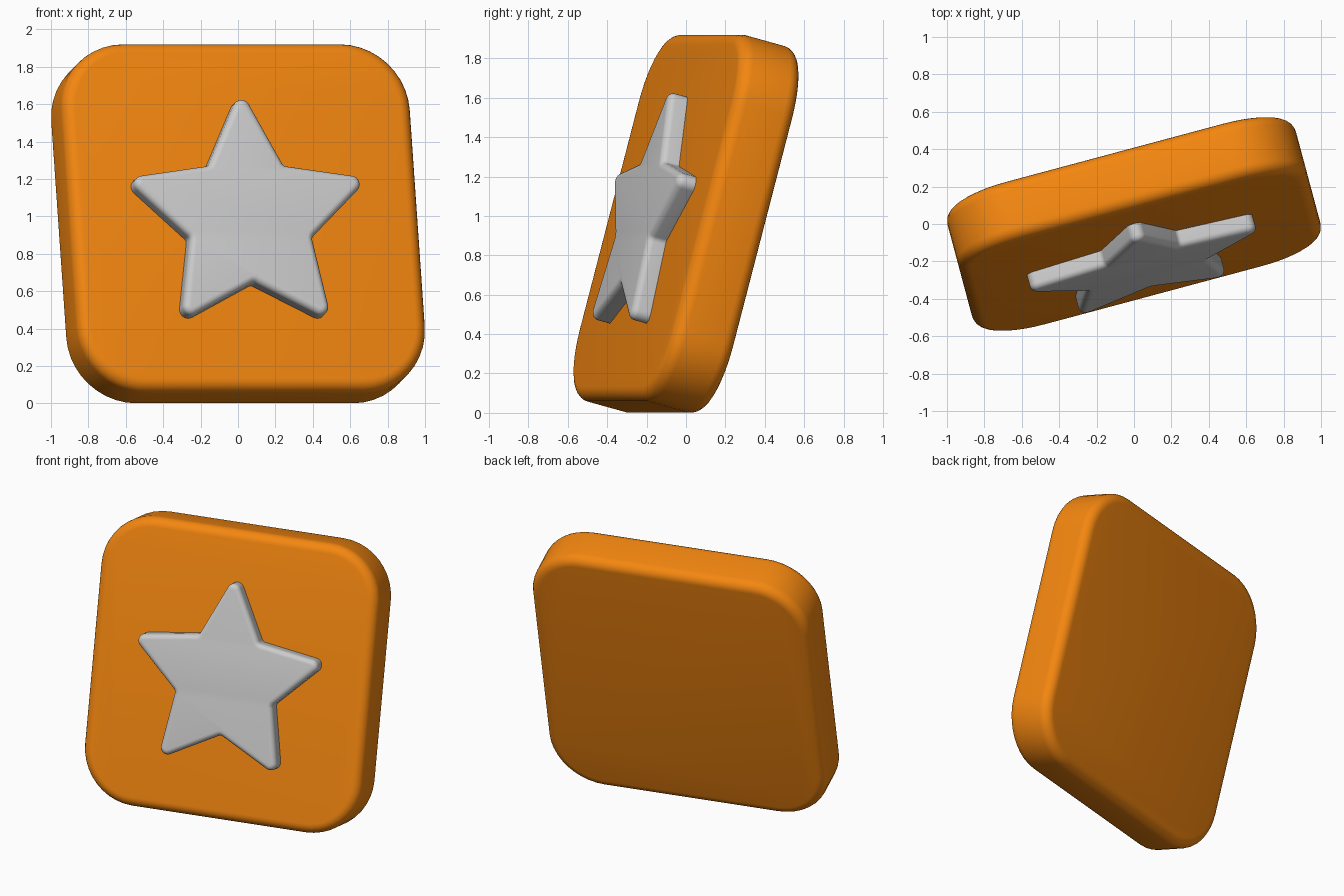
import bpy, bmesh
from math import sin, cos, tan, radians, pi
from mathutils import Matrix, Vector

if "Cube" in bpy.data.objects:
    bpy.data.objects.remove(bpy.data.objects["Cube"])

# Whole model leans back and turns about the vertical axis
POSE = (Matrix.Translation((0, 0, 0.96)) @ Matrix.Rotation(radians(15), 4, 'Z')
        @ Matrix.Rotation(radians(-15), 4, 'X'))


def fillet(points, steps=10):
    """Round each corner (x, z, radius) of a closed outline."""
    out = []
    n = len(points)
    for i, (x, z, r) in enumerate(points):
        p = Vector((x, z))
        a = (Vector(points[i - 1][:2]) - p).normalized()
        b = (Vector(points[(i + 1) % n][:2]) - p).normalized()
        half = a.angle(b) / 2
        centre = p + (a + b).normalized() * (r / sin(half))
        start = p + a * (r / tan(half)) - centre
        end = p + b * (r / tan(half)) - centre
        sweep = start.angle_signed(end)
        for k in range(steps + 1):
            t = -sweep * k / steps
            out.append((centre.x + start.x * cos(t) - start.y * sin(t),
                        centre.y + start.x * sin(t) + start.y * cos(t)))
    return out


def plate(name, outline, y_front, y_back, bevel, colour=None):
    """Extrude an x-z outline along y and round its rims."""
    bm = bmesh.new()
    face = bm.faces.new([bm.verts.new((x, y_front, z)) for x, z in outline])
    new = bmesh.ops.extrude_face_region(bm, geom=[face], use_keep_orig=True)['geom']
    bmesh.ops.translate(bm, vec=(0, y_back - y_front, 0),
                        verts=[v for v in new if isinstance(v, bmesh.types.BMVert)])
    bmesh.ops.recalc_face_normals(bm, faces=bm.faces)
    rims = [e for e in bm.edges if len(e.link_faces) == 2
            and e.calc_face_angle() > radians(60)]
    bmesh.ops.bevel(bm, geom=rims, offset=bevel, segments=6, profile=0.5,
                    affect='EDGES', clamp_overlap=False)
    bm.transform(POSE)
    bmesh.ops.recalc_face_normals(bm, faces=bm.faces)
    me = bpy.data.meshes.new(name)
    bm.to_mesh(me)
    bm.free()
    ob = bpy.data.objects.new(name, me)
    bpy.context.collection.objects.link(ob)
    if colour:
        mat = bpy.data.materials.new(name + "_colour")
        mat.diffuse_color = colour
        mat.use_nodes = True
        mat.node_tree.nodes["Principled BSDF"].inputs["Base Color"].default_value = mat.diffuse_color
        me.materials.append(mat)
    bpy.ops.object.select_all(action='DESELECT')
    ob.select_set(True)
    bpy.context.view_layer.objects.active = ob
    bpy.ops.object.shade_smooth_by_angle(angle=radians(35))
    return ob


# Rounded square slab
S, R = 0.964, 0.364
square = [(-S, -S, R), (S, -S, R), (S, S, R), (-S, S, R)]
plate("slab", fillet(square), -0.165, 0.165, 0.065, (0.9, 0.24, 0.005, 1))

# Raised five-pointed star on the front
star = []
for i in range(10):
    radius, r = ((0.712, 0.046), (0.355, 0.03))[i % 2]
    t = pi / 2 + i * pi / 5
    star.append((radius * cos(t), radius * sin(t) - 0.03, r))
plate("star", fillet(star, 8), -0.262, -0.08, 0.035)
